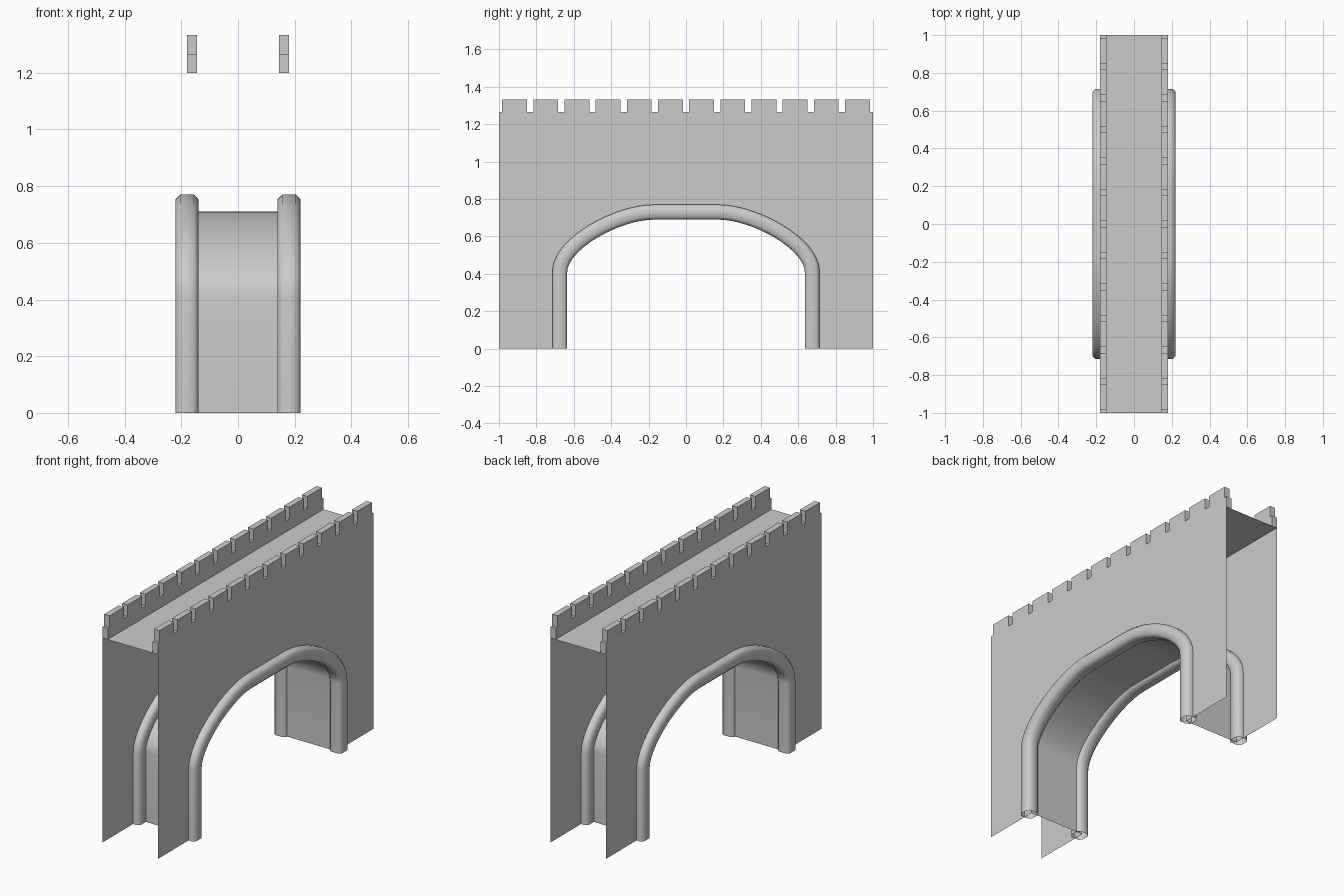
import bpy, bmesh
from mathutils import Vector
from mathutils.geometry import interpolate_bezier

if "Cube" in bpy.data.objects:
    bpy.data.objects.remove(bpy.data.objects["Cube"], do_unlink=True)

stone = bpy.data.materials.new("grey_stone")
stone.use_nodes = True
stone.diffuse_color = (0.6, 0.6, 0.6, 1)
stone.node_tree.nodes["Principled BSDF"].inputs["Base Color"].default_value = (0.6, 0.6, 0.6, 1)

SIDE, LIP, DECK = 0.18, 0.145, 1.2


def make_object(name, bm, smooth=False, recalc=False):
    if recalc:
        bmesh.ops.recalc_face_normals(bm, faces=bm.faces)
    mesh = bpy.data.meshes.new(name)
    bm.to_mesh(mesh)
    bm.free()
    mesh.materials.append(stone)
    for face in mesh.polygons:
        face.use_smooth = smooth
    obj = bpy.data.objects.new(name, mesh)
    bpy.context.collection.objects.link(obj)
    return obj


def loft(name, rings, closed):
    """Skin a list of rings of points with smooth quads."""
    bm = bmesh.new()
    rows = [[bm.verts.new(p) for p in ring] for ring in rings]
    n = len(rows[0])
    for a, b in zip(rows, rows[1:]):
        for i in range(n if closed else n - 1):
            j = (i + 1) % n
            bm.faces.new((a[i], a[j], b[j], b[i]))
    return make_object(name, bm, smooth=True, recalc=closed)


# Arch centre line in (y, z): straight legs, curved haunches, flat crown
haunch = [Vector(p[:2]) for p in interpolate_bezier(
    Vector((0.675, 0.41, 0)), Vector((0.675, 0.56, 0)),
    Vector((0.37, 0.73, 0)), Vector((0.17, 0.73, 0)), 17)]
half = [Vector((0.675, 0)), *haunch]
path = [Vector((-p.x, p.y)) for p in half] + half[::-1]
normals = []
for i, p in enumerate(path):
    t = path[min(i + 1, len(path) - 1)] - path[max(i - 1, 0)]
    normals.append(Vector((-t.y, t.x)).normalized())
for i in (0, 1):
    normals[i], normals[-1 - i] = Vector((-1, 0)), Vector((1, 0))


def offset(distance):
    return [p + n * distance for p, n in zip(path, normals)]


# Vault under the arch
opening = offset(-0.02)
loft("arch_vault", [[(SIDE, *p), (-SIDE, *p)] for p in opening], False)

# Rounded square section of the hollow arch moulding
R, C = 0.04, 0.024
section = [(R, C), (C, R), (-C, R), (-R, C), (-R, -C), (-C, -R), (C, -R), (R, -C)]

# Crenellated parapet outline in (y, z)
crenels = [(-1, DECK), (-1, 1.265)]
pitch, gap = 1 / 6, 1 / 60
for k in range(12):
    y0 = -1 + k * pitch + gap
    y1 = y0 + pitch - 2 * gap
    crenels += [(y0, 1.265), (y0, 1.333), (y1, 1.333), (y1, 1.265)]
crenels += [(1, 1.265), (1, DECK)]

for side, sign in (("left", 1), ("right", -1)):
    # Thin side wall with the arch opening
    bm = bmesh.new()
    outline = [(-1, 0), *opening, (1, 0), (1, DECK), (-1, DECK)]
    face = bm.faces.new([bm.verts.new((sign * SIDE, *p)) for p in outline])
    face.normal_update()
    if face.normal.x * sign < 0:
        face.normal_flip()
    make_object(side + "_wall", bm)

    # Arch moulding
    loft(side + "_arch_moulding",
         [[(sign * SIDE + v, *(p + n * u)) for u, v in section]
          for p, n in zip(path, normals)], True)

    # Parapet with merlons
    bm = bmesh.new()
    face = bm.faces.new([bm.verts.new((sign * SIDE, *p)) for p in crenels])
    new = bmesh.ops.extrude_face_region(bm, geom=[face], use_keep_orig=True)["geom"]
    bmesh.ops.translate(bm, vec=(sign * (LIP - SIDE), 0, 0),
                        verts=[g for g in new if isinstance(g, bmesh.types.BMVert)])
    make_object(side + "_parapet", bm, recalc=True)

# Walkway deck
bm = bmesh.new()
bm.faces.new([bm.verts.new(p) for p in (
    (-LIP, -1, DECK), (LIP, -1, DECK), (LIP, 1, DECK), (-LIP, 1, DECK))])
make_object("deck", bm)
